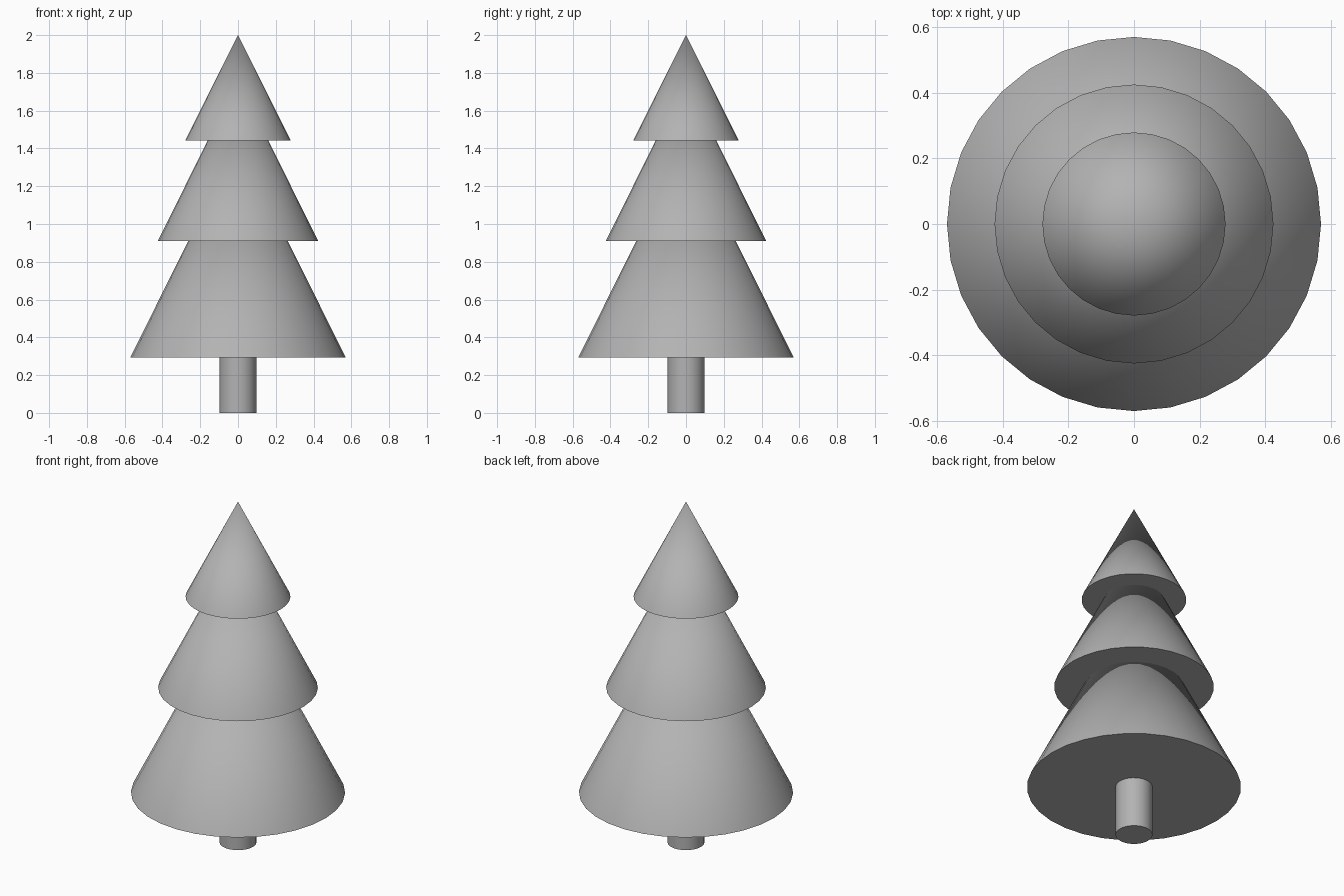
import bpy
import math

if "Cube" in bpy.data.objects:
    bpy.data.objects.remove(bpy.data.objects["Cube"])

SIDES = 32

# Mid grey shared by all parts
grey = bpy.data.materials.new("mid_grey")
grey.diffuse_color = (0.45, 0.45, 0.45, 1.0)
grey.use_nodes = True
grey.node_tree.nodes["Principled BSDF"].inputs["Base Color"].default_value = grey.diffuse_color


def cone(name, radius, top_radius, z0, z1):
    """Upright cone or cylinder standing between two heights."""
    bpy.ops.mesh.primitive_cone_add(
        vertices=SIDES, radius1=radius, radius2=top_radius,
        depth=z1 - z0, location=(0, 0, (z0 + z1) / 2))
    obj = bpy.context.object
    obj.name = name
    obj.data.materials.append(grey)
    bpy.ops.object.shade_smooth_by_angle(angle=math.radians(30))
    return obj


# Trunk, ending just inside the lowest foliage tier
cone("trunk", 0.098, 0.098, 0.0, 0.32)

# Foliage tiers: base radius, base height, apex height
tiers = [
    ("lower_foliage", 0.57, 0.294, 1.44),
    ("middle_foliage", 0.425, 0.909, 1.765),
    ("upper_foliage", 0.279, 1.443, 2.0),
]
for name, radius, base, apex in tiers:
    cone(name, radius, 0.0, base, apex)
